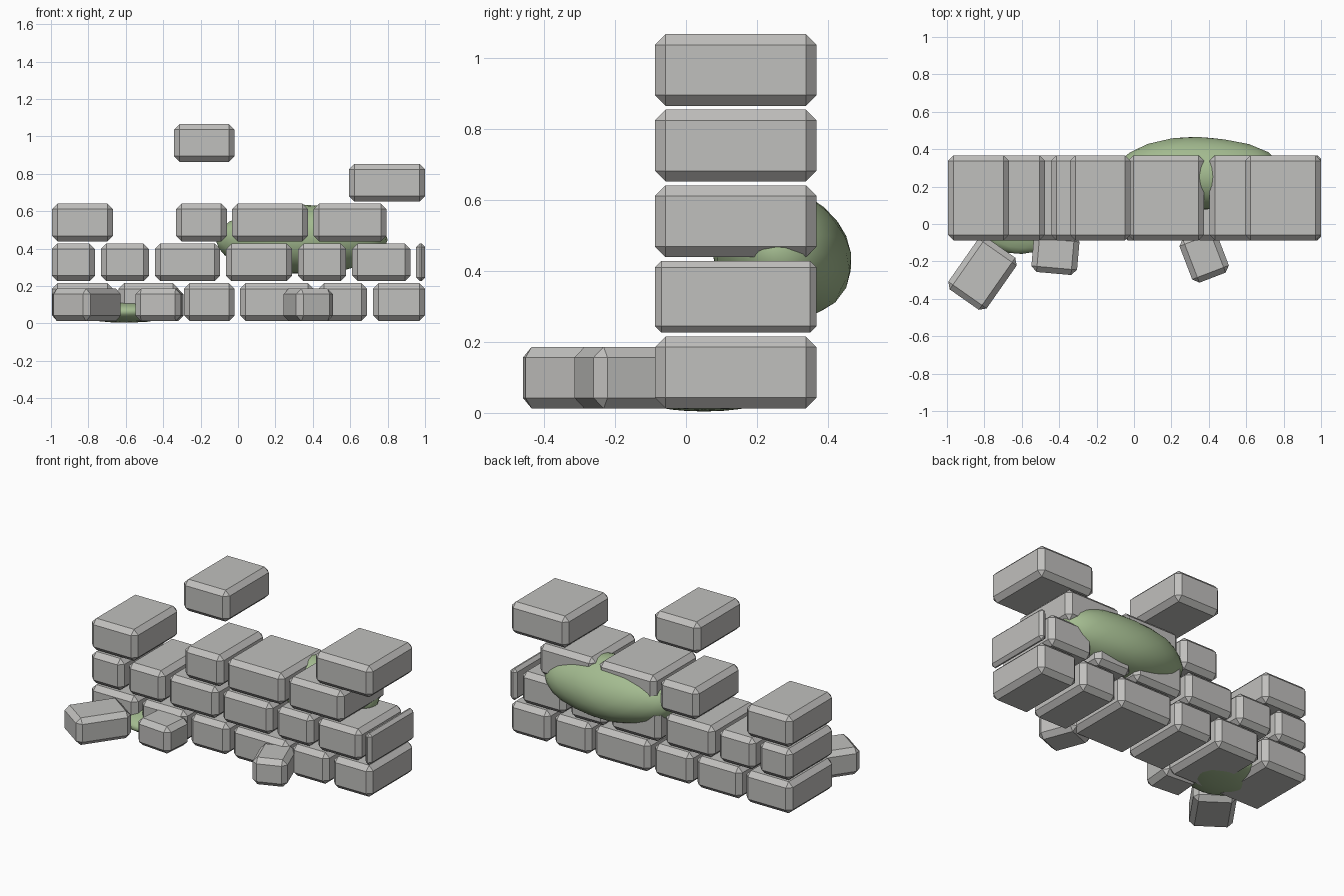
import bpy, bmesh, math
from mathutils import Matrix, Vector

if "Cube" in bpy.data.objects:
    bpy.data.objects.remove(bpy.data.objects["Cube"])


def material(name, rgb):
    m = bpy.data.materials.new(name)
    m.diffuse_color = (*rgb, 1)
    m.use_nodes = True
    m.node_tree.nodes["Principled BSDF"].inputs["Base Color"].default_value = m.diffuse_color
    return m


STONE = material("grey stone", (0.53, 0.525, 0.51))
MOSS = material("moss green", (0.37, 0.50, 0.28))


def finish(name, bm, mat):
    me = bpy.data.meshes.new(name)
    bm.to_mesh(me)
    bm.free()
    me.materials.append(mat)
    ob = bpy.data.objects.new(name, me)
    bpy.context.collection.objects.link(ob)
    return ob


def block(name, centre, size, turn=0.0, bevel=0.03):
    """Chamfered stone block."""
    bm = bmesh.new()
    bmesh.ops.create_cube(bm, size=1)
    bmesh.ops.scale(bm, vec=size, verts=bm.verts)
    bmesh.ops.bevel(bm, geom=bm.edges[:], offset=min(bevel, 0.4 * min(size)),
                    segments=1, profile=0.5, affect='EDGES')
    bm.transform(Matrix.Translation(centre) @ Matrix.Rotation(math.radians(turn), 4, 'Z'))
    return finish(name, bm, STONE)


def moss(name, centre, radii, lean=0.0):
    """Smooth, slightly lumpy moss clump."""
    bm = bmesh.new()
    bmesh.ops.create_icosphere(bm, subdivisions=3, radius=1)
    for v in bm.verts:
        p = v.co.copy()
        k = 1 + 0.02 * math.sin(5 * p.x + 2 * p.z) * math.cos(4 * p.y - p.x)
        v.co = Vector((p.x * radii[0], p.y * radii[1], p.z * radii[2])) * k
        v.co.y -= lean * v.co.z
        v.co += Vector(centre)
    for f in bm.faces:
        f.smooth = True
    return finish(name, bm, MOSS)


# Wall courses: left and right end of each block
COURSES = [
    [(-0.995, -0.667), (-0.638, -0.318), (-0.289, -0.018), (0.011, 0.405), (0.43, 0.69), (0.722, 1.0)],
    [(-0.995, -0.765), (-0.733, -0.476), (-0.444, -0.096), (-0.064, 0.289),
     (0.321, 0.578), (0.61, 0.922), (0.953, 1.0)],
    [(-0.995, -0.668), (-0.332, -0.06), (-0.032, 0.374), (0.403, 0.795)],
    [(0.593, 1.0)],
    [(-0.342, -0.018)],
]
for row, spans in enumerate(COURSES):
    z = 0.114 + row * 0.2127
    for i, (a, b) in enumerate(spans):
        block(f"wall_block_{row + 1}_{i + 1}", ((a + b) / 2, 0.14, z), (b - a, 0.455, 0.202))

# Fallen stones in front of the wall
block("fallen_stone_left", (-0.81, -0.265, 0.099), (0.34, 0.25, 0.174), 55)
block("fallen_stone_middle", (-0.42, -0.16, 0.099), (0.245, 0.21, 0.174), -5)
block("fallen_stone_right", (0.375, -0.17, 0.099), (0.21, 0.25, 0.174), 21)

# Moss on the back and at the foot of the wall
moss("back_moss", (0.345, 0.27, 0.447), (0.46, 0.195, 0.185), 0.1)
moss("foot_moss", (-0.6, 0.05, 0.063), (0.26, 0.21, 0.06))
